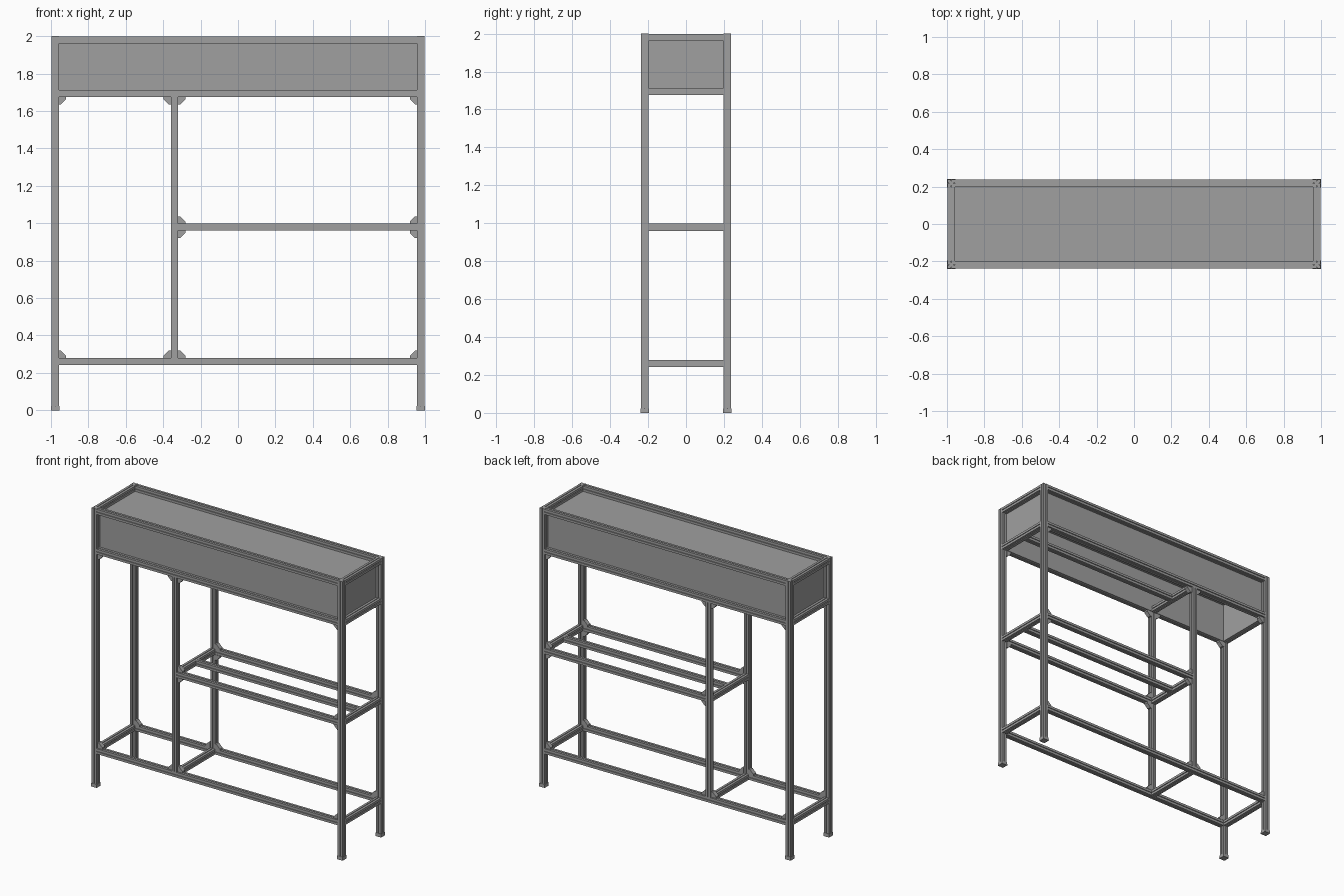
import bpy, bmesh
from mathutils import Vector

cube = bpy.data.objects.get("Cube")
if cube:
    bpy.data.objects.remove(cube, do_unlink=True)

grey = bpy.data.materials.new("aluminium grey")
colour = (0.35, 0.35, 0.35, 1)
grey.use_nodes = True
grey.diffuse_color = colour
grey.node_tree.nodes["Principled BSDF"].inputs["Base Color"].default_value = colour

H = 0.019               # half width of a bar
SLOT, DEPTH = 0.0025, 0.006
PX, PY = 0.977, 0.218   # corner post centres
DX = -0.34              # divider centre
LOW, MID, BOX, TOP = 0.261, 0.979, 1.694, 1.98
SHEET = 0.006           # panel thickness


def prism(name, points, axis, start, end):
    """Extrude a closed outline along an axis from start to end."""
    bm = bmesh.new()

    def place(u, v, a):
        return Vector({"x": (a, u, v), "y": (u, a, v), "z": (u, v, a)}[axis])
    rings = [[bm.verts.new(place(u, v, a)) for u, v in points] for a in (start, end)]
    n = len(points)
    for ring in rings:
        bm.faces.new(ring)
    for i in range(n):
        j = (i + 1) % n
        bm.faces.new((rings[0][i], rings[0][j], rings[1][j], rings[1][i]))
    bmesh.ops.recalc_face_normals(bm, faces=bm.faces)
    mesh = bpy.data.meshes.new(name)
    bm.to_mesh(mesh)
    bm.free()
    mesh.materials.append(grey)
    obj = bpy.data.objects.new(name, mesh)
    bpy.context.collection.objects.link(obj)
    return obj


def bar(name, axis, u, v, start, end):
    """Square bar with a narrow slot along each of its four sides."""
    outline = []
    side = [(H, -H), (H, -SLOT), (H - DEPTH, -SLOT), (H - DEPTH, SLOT), (H, SLOT)]
    for _ in range(4):
        outline += side
        side = [(-q, p) for p, q in side]
    return prism(name, [(u + p, v + q) for p, q in outline], axis, start, end)


def box(name, lo, hi):
    rect = [(lo[0], lo[1]), (hi[0], lo[1]), (hi[0], hi[1]), (lo[0], hi[1])]
    return prism(name, rect, "z", lo[2], hi[2])


def gusset(name, x, z, dx, dz, y):
    """Corner bracket with a cut-off diagonal, set slightly inward of the bars."""
    shape = [(0, 0), (0.039, 0), (0.039, 0.012), (0.012, 0.039), (0, 0.039)]
    middle = y * 0.97
    prism(name, [(x + dx * p, z + dz * q) for p, q in shape],
          "y", middle - 0.015, middle + 0.015)


inner = PX - H
deep = PY - H
for fy, depth_name in ((-1, "front"), (1, "back")):
    y = fy * PY
    # Corner posts with flared feet
    for fx, side_name in ((-1, "right"), (1, "left")):
        x = fx * PX
        bar(f"{depth_name}_{side_name}_post", "z", x, y, 0.015, 2.0)
        foot = box(f"{depth_name}_{side_name}_foot",
                   (x - 0.023, y - 0.023, 0), (x + 0.023, y + 0.023, 0.024))
        for vert in foot.data.vertices:
            if vert.co.z > 0.01:
                vert.co.x = x + (vert.co.x - x) * 0.95
                vert.co.y = y + (vert.co.y - y) * 0.95
    # Long rails and divider post
    for level, z in (("bottom", LOW), ("box_lower", BOX), ("box_upper", TOP)):
        bar(f"{depth_name}_{level}_rail", "x", y, z, -inner, inner)
    bar(f"{depth_name}_shelf_rail", "x", y, MID, DX + H, inner)
    bar(f"{depth_name}_divider_post", "z", DX, y, LOW + H, BOX - H)
    # Corner brackets
    for x, dx in ((-inner, 1), (DX - H, -1), (DX + H, 1), (inner, -1)):
        gusset(f"{depth_name}_bottom_bracket", x, LOW + H, dx, 1, y)
        gusset(f"{depth_name}_box_bracket", x, BOX - H, dx, -1, y)
    for x, dx in ((DX + H, 1), (inner, -1)):
        for dz in (-1, 1):
            gusset(f"{depth_name}_shelf_bracket", x, MID + dz * H, dx, dz, y)
    # Long box panel, lining the inside of the frame
    y = fy * (deep - SHEET / 2)
    box(f"{depth_name}_panel", (-inner, y - SHEET / 2, BOX - H),
        (inner, y + SHEET / 2, TOP - H))

# Cross rails between front and back
for z in (LOW, BOX, TOP):
    for x in (-PX, PX):
        bar("end_rail", "y", x, z, -deep, deep)
for z in (LOW, MID, BOX):
    bar("divider_rail", "y", DX, z, -deep, deep)
bar("shelf_end_rail", "y", PX, MID, -deep, deep)

# Middle support bars
for level, z in (("shelf", MID), ("box", BOX)):
    bar(f"{level}_support_bar", "x", 0, z, DX + H, inner)

# End panels and top panel, lining the inside of the frame
for fx, side_name in ((-1, "right"), (1, "left")):
    x = fx * (inner - SHEET / 2)
    box(f"{side_name}_panel", (x - SHEET / 2, -deep, BOX - H),
        (x + SHEET / 2, deep, TOP - H))
box("top_panel", (-inner, -deep, TOP - H - SHEET), (inner, deep, TOP - H))
